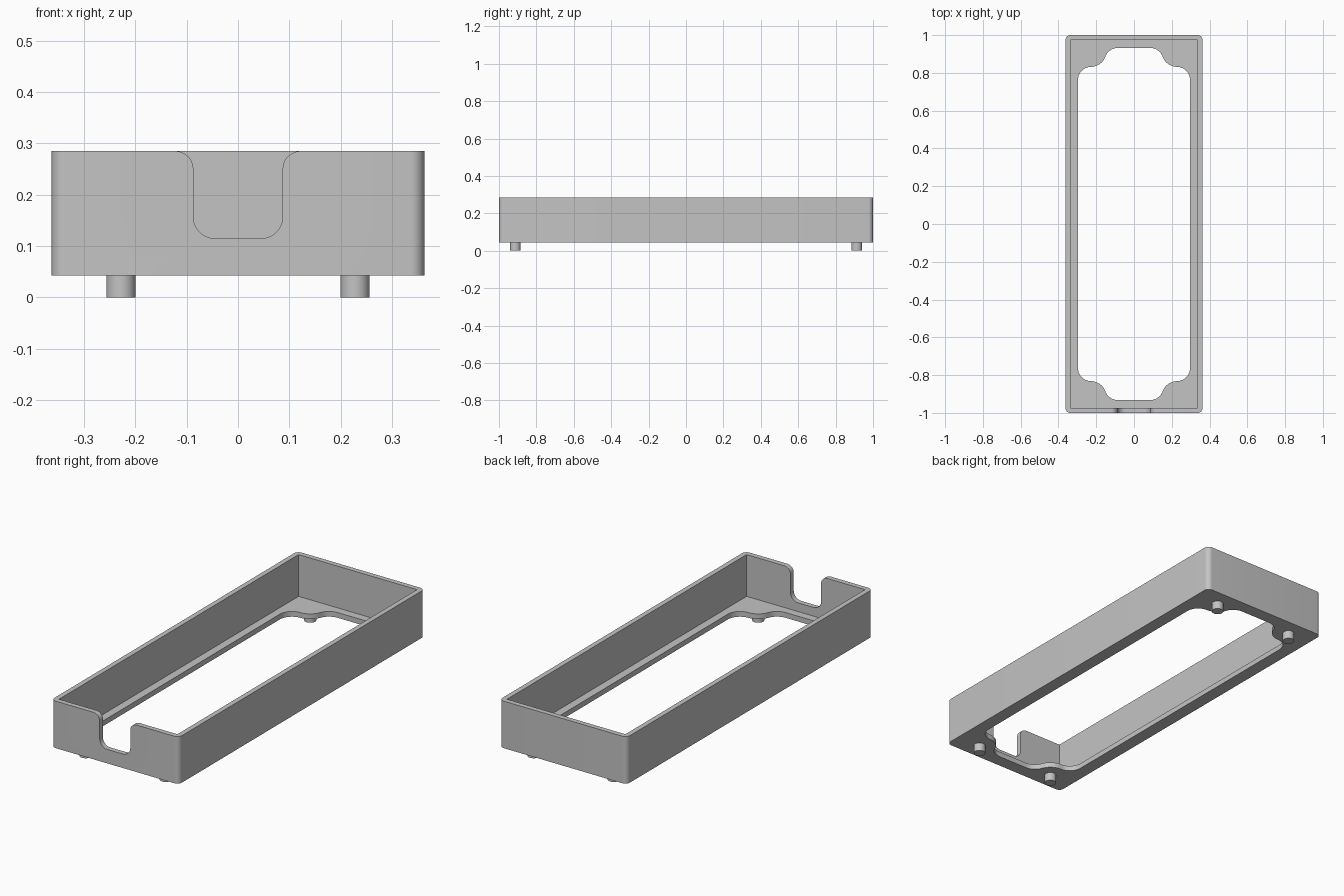
import bpy, bmesh
from math import sin, cos, radians, asin, sqrt, degrees
from mathutils import Matrix

if "Cube" in bpy.data.objects:
    bpy.data.objects.remove(bpy.data.objects["Cube"])

W, L = 0.363, 1.0             # half width, half length
BASE, TOP = 0.043, 0.285      # tray underside and rim
WALL, FLOOR = 0.026, 0.027    # thicknesses
FOOT_X, FOOT_Y, FOOT_R = 0.228, 0.913, 0.0285

grey = bpy.data.materials.new("light grey plastic")
grey.use_nodes = True
colour = (0.55, 0.55, 0.55, 1)
grey.diffuse_color = colour
grey.node_tree.nodes["Principled BSDF"].inputs["Base Color"].default_value = colour


def arc(cx, cy, r, a0, a1, n=10):
    angles = [radians(a0 + (a1 - a0) * i / n) for i in range(n + 1)]
    return [(cx + r * cos(a), cy + r * sin(a)) for a in angles]


def mirror_x(half):
    """Close a profile by reflecting its right half."""
    return half + [(-x, y) for x, y in reversed(half)]


def mirror_xy(quarter):
    """Close a loop from the quarter in +x +y, running from the side to the end."""
    half = quarter + [(-x, y) for x, y in reversed(quarter)]
    return half + [(-x, -y) for x, y in half]


def prism(name, outline, low, high, matrix=Matrix()):
    bm = bmesh.new()
    face = bm.faces.new([bm.verts.new((x, y, low)) for x, y in outline])
    top = bmesh.ops.extrude_face_region(bm, geom=[face])["geom"]
    moved = [v for v in top if isinstance(v, bmesh.types.BMVert)]
    bmesh.ops.translate(bm, verts=moved, vec=(0, 0, high - low))
    bm.transform(matrix)
    bmesh.ops.recalc_face_normals(bm, faces=bm.faces)
    mesh = bpy.data.meshes.new(name)
    bm.to_mesh(mesh)
    bm.free()
    mesh.materials.append(grey)
    obj = bpy.data.objects.new(name, mesh)
    bpy.context.collection.objects.link(obj)
    return obj


def activate(obj):
    bpy.ops.object.select_all(action="DESELECT")
    obj.select_set(True)
    bpy.context.view_layer.objects.active = obj


def cut(obj, cutter):
    activate(obj)
    mod = obj.modifiers.new("cut", "BOOLEAN")
    mod.operation, mod.solver, mod.object = "DIFFERENCE", "EXACT", cutter
    bpy.ops.object.modifier_apply(modifier=mod.name)
    bpy.data.objects.remove(cutter)


def smooth(obj):
    activate(obj)
    bpy.ops.object.shade_smooth_by_angle(angle=radians(30))


# Tray block with rounded upright corners
R = 0.026
tray = prism("tray", mirror_xy(arc(W - R, L - R, R, 0, 90)), BASE, TOP)

# Square-cornered pocket
cut(tray, prism("pocket_cutter", mirror_xy([(W - WALL, L - WALL)]), BASE + FLOOR, TOP + 0.1))

# Floor opening, curving around a round pad above each foot
SIDE, END, PAD, FILLET = 0.296, 0.932, 0.081, 0.07
drop = FOOT_Y - (END - FILLET)
reach = PAD + FILLET
tilt = degrees(asin(drop / reach))
end_x = FOOT_X - sqrt(reach ** 2 - drop ** 2)
corner = SIDE - FOOT_X
quarter = (arc(FOOT_X, FOOT_Y - PAD - corner, corner, 0, 90)
           + arc(FOOT_X, FOOT_Y, PAD, 270, 180 + tilt)[1:]
           + arc(end_x, END - FILLET, FILLET, tilt, 90)[1:])
cut(tray, prism("opening_cutter", mirror_xy(quarter), BASE - 0.1, BASE + 0.1))

# Cable notch in the front wall, with a flared mouth
NOTCH, SILL, BEND, FLARE = 0.087, 0.115, 0.042, 0.035
half = (arc(NOTCH - BEND, SILL + BEND, BEND, -90, 0)
        + arc(NOTCH + FLARE, TOP - FLARE, FLARE, 180, 90)
        + [(NOTCH + FLARE, TOP + 0.1)])
upright = Matrix.Rotation(radians(90), 4, "X")
cut(tray, prism("notch_cutter", mirror_x(half), L - 2 * WALL, L + 0.1, upright))
smooth(tray)

# Four round feet
for end, y in (("front", -FOOT_Y), ("back", FOOT_Y)):
    for side, x in (("left", FOOT_X), ("right", -FOOT_X)):
        circle = arc(x, y, FOOT_R, 0, 360, 32)[:-1]
        smooth(prism(f"{end}_{side}_foot", circle, 0, BASE))
